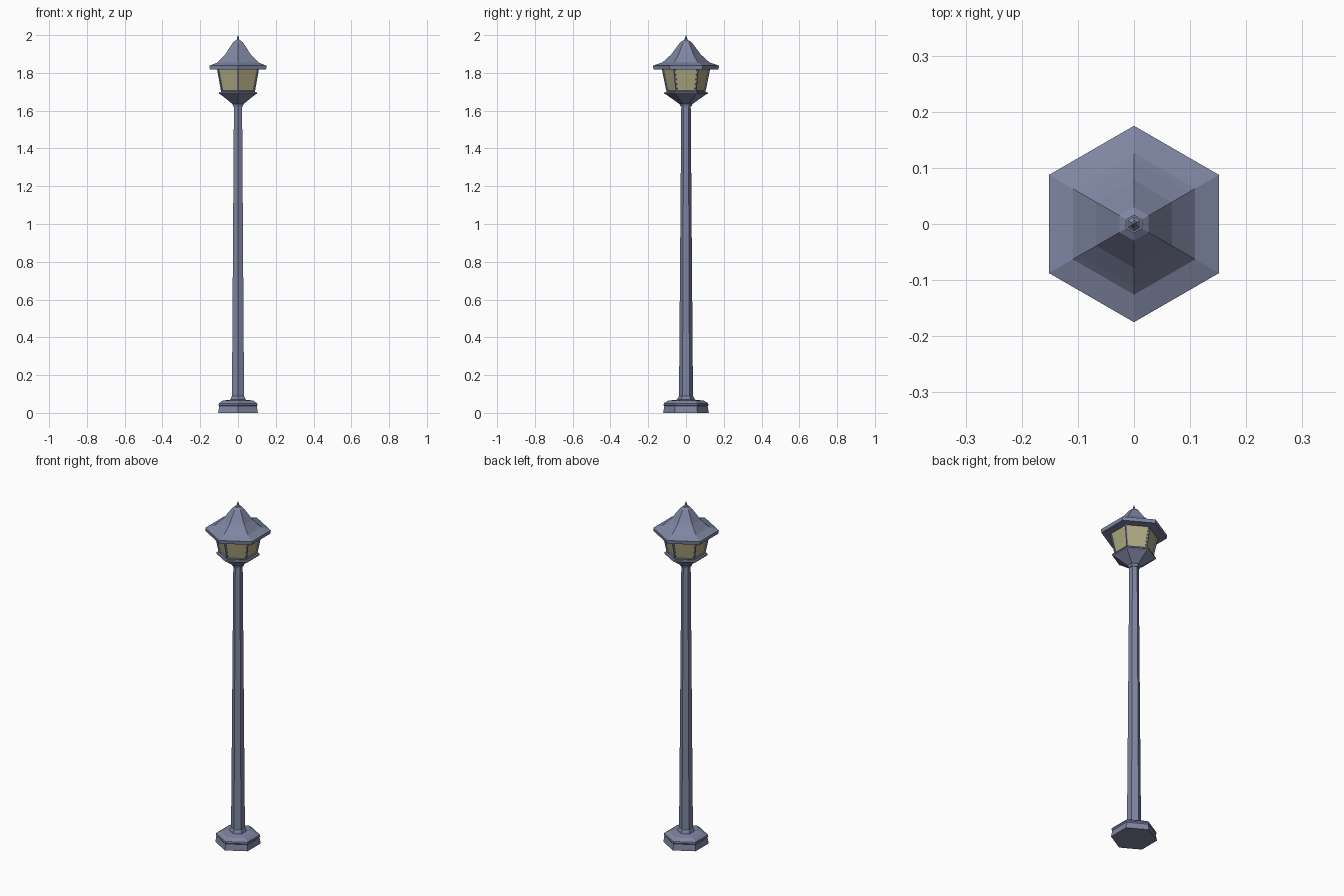
import bpy, bmesh, math

if "Cube" in bpy.data.objects:
    bpy.data.objects.remove(bpy.data.objects["Cube"])

def material(name, rgb):
    m = bpy.data.materials.new(name)
    m.diffuse_color = (*rgb, 1)
    m.use_nodes = True
    m.node_tree.nodes["Principled BSDF"].inputs["Base Color"].default_value = m.diffuse_color
    return m

SLATE = material("slate metal", (0.21, 0.24, 0.36))
GLASS = material("dusky yellow glass", (0.42, 0.40, 0.22))

def lathe_hex(name, profile, panes=False):
    """Six-sided solid from (radius, height) rings, corners on the y axis."""
    bm = bmesh.new()
    rings = [[bm.verts.new((r * math.cos(a), r * math.sin(a), z))
              for a in (math.radians(30 + 60 * i) for i in range(6))]
             for r, z in profile]
    sides = []
    for lo, hi in zip(rings, rings[1:]):
        for i in range(6):
            j = (i + 1) % 6
            sides.append(bm.faces.new((lo[i], lo[j], hi[j], hi[i])))
    bm.faces.new(rings[0][::-1])
    bm.faces.new(rings[-1])
    bm.normal_update()
    if panes:  # framed, slightly sunken glass
        bmesh.ops.inset_individual(bm, faces=sides, thickness=0.009)
        bmesh.ops.inset_individual(bm, faces=sides, thickness=0.001, depth=-0.006)
        for f in sides:
            f.material_index = 1
    me = bpy.data.meshes.new(name)
    bm.to_mesh(me)
    bm.free()
    me.materials.append(SLATE)
    me.materials.append(GLASS)
    ob = bpy.data.objects.new(name, me)
    bpy.context.collection.objects.link(ob)
    return ob

# Stepped foot
lathe_hex("base", [(0.121, 0), (0.115, 0.036), (0.119, 0.042), (0.117, 0.051),
                   (0.094, 0.065), (0.046, 0.07), (0.042, 0.083), (0.036, 0.09)])
# Tapered post
lathe_hex("post", [(0.037, 0.085), (0.025, 1.63)])
# Flared cup below the lantern
lathe_hex("lantern_cup", [(0.03, 1.622), (0.034, 1.635), (0.105, 1.685),
                          (0.116, 1.69), (0.114, 1.698), (0.09, 1.703)])
# Glazed lantern body
lathe_hex("lantern_body", [(0.103, 1.698), (0.129, 1.825)], panes=True)
# Roof with wide eaves and bell curve
lathe_hex("roof", [(0.172, 1.818), (0.175, 1.838), (0.126, 1.855), (0.113, 1.866),
                   (0.078, 1.898), (0.030, 1.962), (0.016, 1.971)])
# Spike on the roof
lathe_hex("finial", [(0.016, 1.968), (0.008, 1.975), (0.006, 1.985), (0.001, 2.0)])
